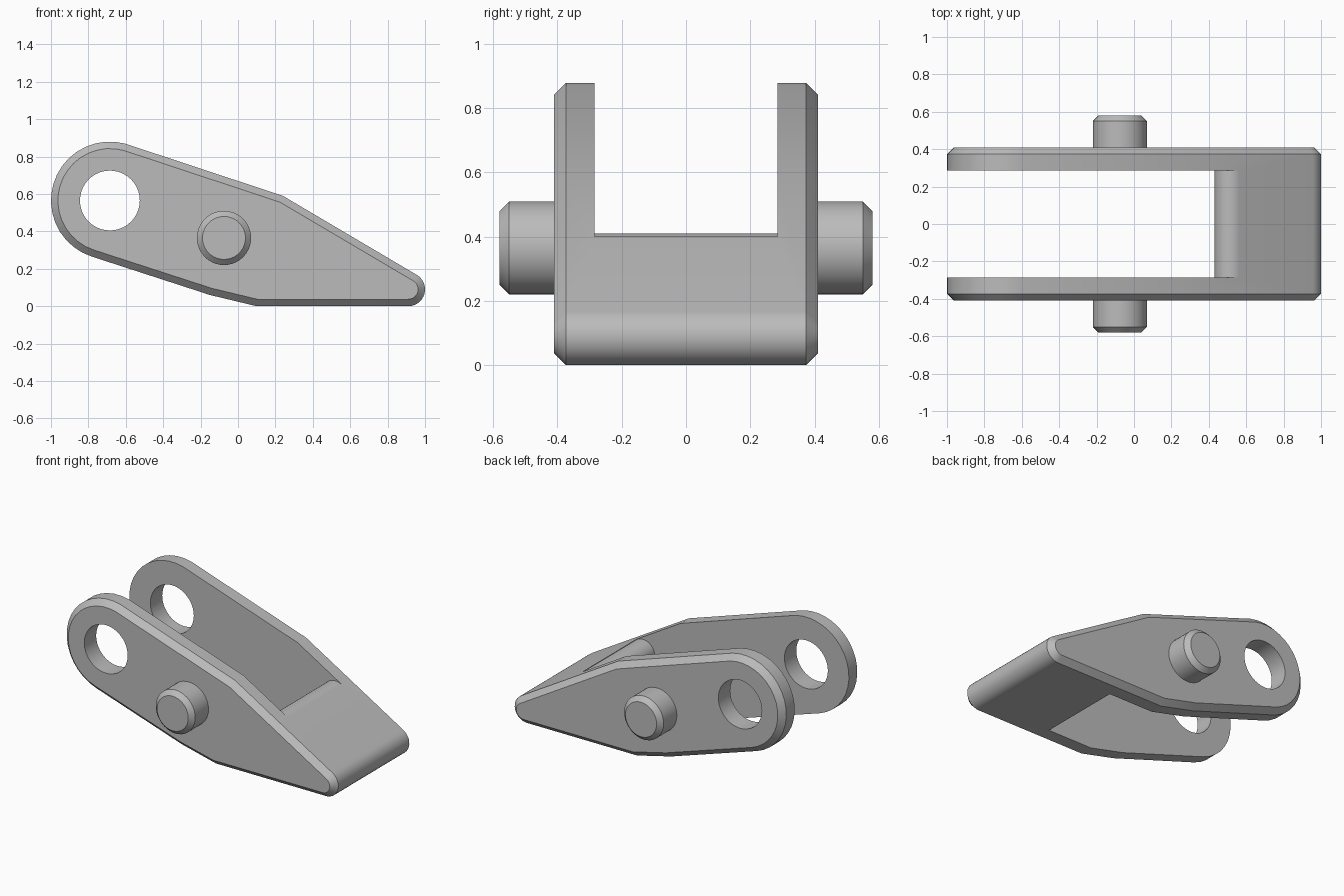
import bpy, bmesh
from math import cos, sin, radians
from mathutils import Vector

cube = bpy.data.objects.get("Cube")
if cube:
    bpy.data.objects.remove(cube, do_unlink=True)

grey = bpy.data.materials.new("plain_grey")
grey.use_nodes = True
colour = (0.5, 0.5, 0.5, 1)
grey.diffuse_color = colour
grey.node_tree.nodes["Principled BSDF"].inputs["Base Color"].default_value = colour


def arc(cx, cz, r, start, end, steps):
    """Points on an arc in the side plane, angles in degrees."""
    angles = [radians(start + (end - start) * i / steps) for i in range(steps + 1)]
    return [Vector((cx + r * cos(a), cz + r * sin(a))) for a in angles]


def inset(points, d):
    """Shrink a counter-clockwise outline by d."""
    out = []
    for i, p in enumerate(points):
        a = (p - points[i - 1]).normalized()
        b = (points[(i + 1) % len(points)] - p).normalized()
        n1, n2 = Vector((-a.y, a.x)), Vector((-b.y, b.x))
        out.append(p + (n1 + n2) * d / (1 + n1.dot(n2)))
    return out


def prism(name, outline, rings):
    """Loft an outline across y; each ring is (y, inset)."""
    bm = bmesh.new()
    loops = [[bm.verts.new((p.x, y, p.y)) for p in inset(outline, d)]
             for y, d in rings]
    n = len(outline)
    for lo, hi in zip(loops, loops[1:]):
        for i in range(n):
            j = (i + 1) % n
            bm.faces.new((lo[i], lo[j], hi[j], hi[i]))
    bm.faces.new(loops[0])
    bm.faces.new(loops[-1])
    bmesh.ops.recalc_face_normals(bm, faces=bm.faces)
    mesh = bpy.data.meshes.new(name)
    bm.to_mesh(mesh)
    bm.free()
    mesh.materials.append(grey)
    obj = bpy.data.objects.new(name, mesh)
    bpy.context.collection.objects.link(obj)
    return obj


def activate(obj):
    bpy.ops.object.select_all(action='DESELECT')
    obj.select_set(True)
    bpy.context.view_layer.objects.active = obj


def cut(obj, cutter):
    cutter.hide_render = True
    mod = obj.modifiers.new("cut", 'BOOLEAN')
    mod.operation = 'DIFFERENCE'
    mod.solver = 'EXACT'
    mod.object = cutter
    activate(obj)
    bpy.ops.object.modifier_apply(modifier=mod.name)
    bpy.data.objects.remove(cutter, do_unlink=True)


# Body: side outline with chamfered outer edges
half, chamfer = 0.41, 0.037
eye_x, eye_z = -0.685, 0.565
outline = (arc(eye_x, eye_z, 0.315, 75, 252, 18)
           + [Vector((-0.15, 0.06)), Vector((0.1, 0))]
           + arc(0.91, 0.09, 0.09, -90, 59.4, 14)
           + [Vector((0.24, 0.59))])
body = prism("clevis_body", outline, [(-half, chamfer), (chamfer - half, 0),
                                      (half - chamfer, 0), (half, chamfer)])

# Slot between the two side plates, ending at a rounded web
slot = ([Vector((-1.3, -0.3)), Vector((0.43, -0.3))]
        + arc(0.516, 0.324, 0.086, 180, 59.4, 12)
        + [Vector((0.56, 1.3)), Vector((-1.3, 1.3))])
cut(body, prism("slot_cutter", slot, [(-0.285, 0), (0.285, 0)]))

# Eye hole through both plates
hole = arc(eye_x, eye_z, 0.16, 0, 360, 40)[:-1]
cut(body, prism("hole_cutter", hole, [(-1, 0), (1, 0)]))

# Chamfered side pins
parts = [body]
pin = arc(-0.075, 0.365, 0.145, 0, 360, 40)[:-1]
for side, name in ((-1, "front_pin"), (1, "back_pin")):
    parts.append(prism(name, pin, [(side * 0.39, 0), (side * 0.55, 0),
                                   (side * 0.58, 0.03)]))

for part in parts:
    activate(part)
    bpy.ops.object.shade_smooth_by_angle(angle=radians(30))
